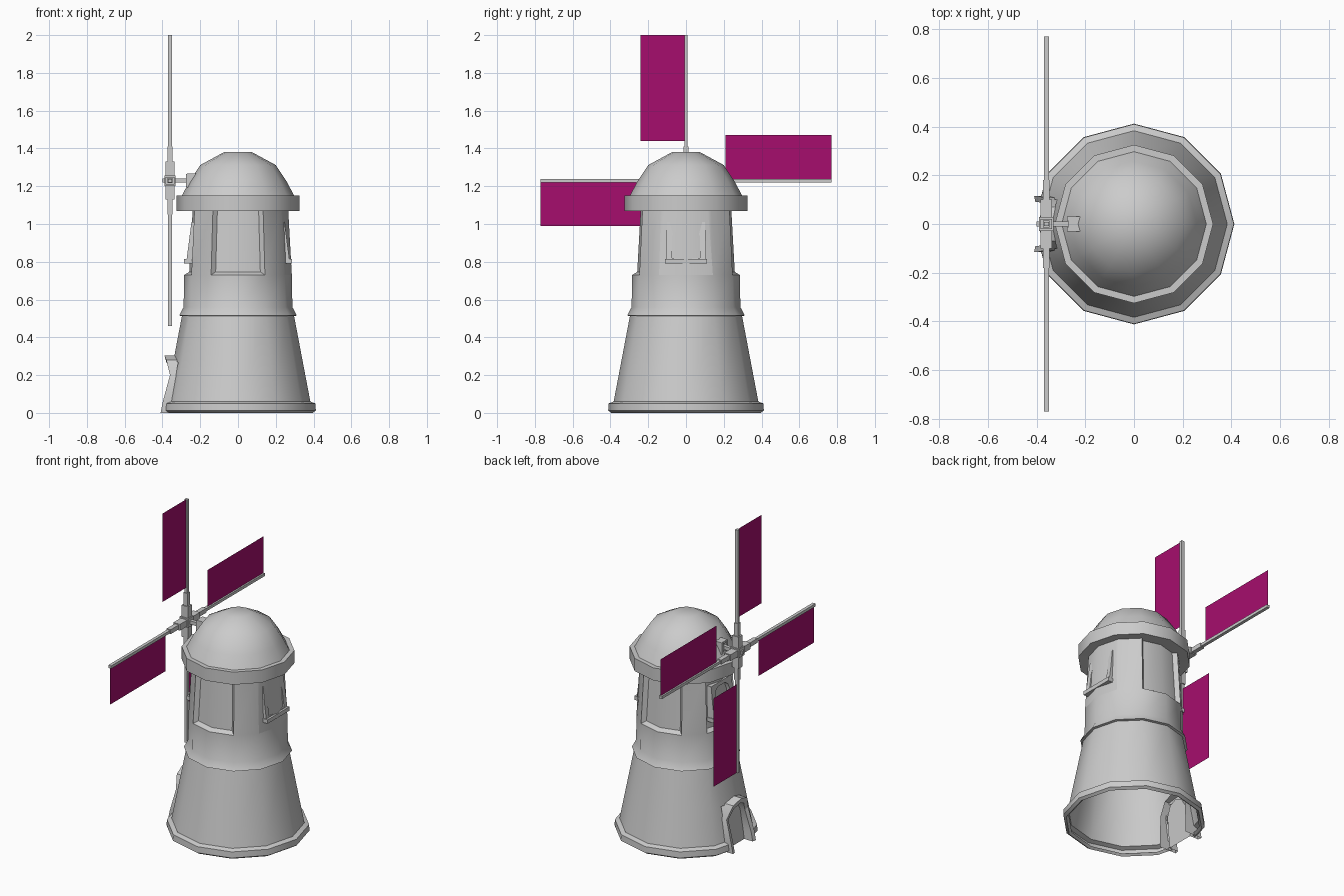
import bpy, bmesh, math
from mathutils import Matrix, Vector

if "Cube" in bpy.data.objects:
    bpy.data.objects.remove(bpy.data.objects["Cube"])

SIDES = 12


def finish(name, bm, angle=35, mat=None):
    me = bpy.data.meshes.new(name)
    bm.to_mesh(me)
    bm.free()
    ob = bpy.data.objects.new(name, me)
    bpy.context.collection.objects.link(ob)
    if mat:
        me.materials.append(mat)
    bpy.ops.object.select_all(action='DESELECT')
    ob.select_set(True)
    bpy.context.view_layer.objects.active = ob
    if angle:
        bpy.ops.object.shade_smooth_by_angle(angle=math.radians(angle))
    return ob


def lathe(profile):
    """12-sided surface from (radius, z) points, bottom to top."""
    bm = bmesh.new()
    rings = []
    for r, z in profile:
        rings.append([bm.verts.new((r * math.cos(2 * math.pi * j / SIDES),
                                    r * math.sin(2 * math.pi * j / SIDES), z))
                      for j in range(SIDES)])
    for a, b in zip(rings, rings[1:]):
        for j in range(SIDES):
            k = (j + 1) % SIDES
            bm.faces.new((a[j], a[k], b[k], b[j]))
    return bm, rings


def box(bm, lo, hi, matrix=Matrix()):
    lo, hi = Vector(lo), Vector(hi)
    m = matrix @ Matrix.Translation((lo + hi) / 2) @ Matrix.Diagonal((*(hi - lo), 1))
    bmesh.ops.create_cube(bm, size=1, matrix=m)


def frame(name, loops, side, cyclic):
    """Frame skinned through loops of (y, z, x); the last loop is filled."""
    bm = bmesh.new()
    vs = [[bm.verts.new((side * x, y, z)) for y, z, x in lp] for lp in loops]
    n = len(vs[0])
    for a, b in zip(vs, vs[1:]):
        for j in range(n if cyclic else n - 1):
            k = (j + 1) % n
            bm.faces.new((a[j], a[k], b[k], b[j]))
    bm.faces.new(vs[-1])
    bmesh.ops.recalc_face_normals(bm, faces=bm.faces)
    return finish(name, bm, 30)


def mirrored(half):
    """Complete a half outline whose final point lies on y = 0."""
    return half + [(-y, z, x) for y, z, x in reversed(half[:-1])]


# Tower: base ring, tapered body, band and upper storey
bm, rings = lathe([(0.38, 0.012), (0.395, 0), (0.412, 0.012), (0.41, 0.05), (0.383, 0.06),
                   (0.297, 0.512), (0.312, 0.515), (0.288, 0.56),
                   (0.285, 0.73), (0.265, 1.09)])
# recessed panels on the four sides of the upper storey
for axis in ((1, 0), (0, 1), (-1, 0), (0, -1)):
    d = Vector((*axis, 0))
    panel = [f for f in bm.faces
             if 0.75 < f.calc_center_median().z < 1.0
             and (c := f.calc_center_median()).xy.normalized().dot(d.xy) > 0.95
             and f.calc_area() > 0.02]
    bmesh.ops.inset_region(bm, faces=panel, thickness=0.018, depth=-0.025,
                           use_even_offset=True)
# doorway opening on the sail side
for co, no in (((0, 0.1, 0), (0, 1, 0)), ((0, -0.1, 0), (0, 1, 0)), ((0, 0, 0.27), (0, 0, 1))):
    fs = [f for f in bm.faces if f.calc_center_median().x < -0.2
          and f.calc_center_median().z < 0.5]
    geom = list({e for f in fs for e in f.edges} | {v for f in fs for v in f.verts}) + fs
    bmesh.ops.bisect_plane(bm, geom=geom, plane_co=co, plane_no=no)
hole = []
for f in bm.faces:
    c = f.calc_center_median()
    if c.x < -0.2 and abs(c.y) < 0.1 and c.z < 0.27:
        hole.append(f)
bmesh.ops.delete(bm, geom=hole, context='FACES')
finish("tower", bm)

# Domed cap with brim
bm, rings = lathe([(0.23, 1.075), (0.325, 1.07), (0.325, 1.15), (0.297, 1.15),
                   (0.258, 1.225), (0.2, 1.312), (0.075, 1.38)])
bm.faces.new(rings[-1])
finish("roof_cap", bm)

# Arched windows on both x sides
outer = [(0.0, 0.79), (0.105, 0.79), (0.105, 0.9), (0.1, 1.01), (0.05, 1.01), (0.0, 1.01)]
inner = [(0.0, 0.82), (0.075, 0.82), (0.075, 0.93), (0.06, 0.97), (0.035, 0.988), (0.0, 0.988)]


def ring(pts, fx):
    half = [(y, z, fx(z)) for y, z in pts]
    return half + [(-y, z, x) for y, z, x in reversed(half[1:-1])]


front = lambda z: 0.275 - 0.13 * (z - 0.79)
for side, label in ((1, "right"), (-1, "left")):
    frame("window_" + label,
          [ring(outer, lambda z: 0.19), ring(outer, front), ring(inner, front),
           ring(inner, lambda z: front(z) - 0.025)], side, True)
    bm = bmesh.new()
    box(bm, (min(side * 0.2, side * 0.285), -0.11, 0.79),
        (max(side * 0.2, side * 0.285), 0.11, 0.815))
    finish("window_sill_" + label, bm, 0)

# Door frame with flared hood and sunken door
out_f = [(0.115, 0, 0.41), (0.115, 0.06, 0.398), (0.108, 0.2, 0.36), (0.07, 0.28, 0.38), (0, 0.305, 0.39)]
in_f = [(0.09, 0, 0.405), (0.09, 0.06, 0.393), (0.083, 0.19, 0.355), (0.05, 0.25, 0.37), (0, 0.27, 0.38)]
back = [(y, z, 0.29) for y, z, x in out_f]
door = [(y, z, 0.345 - 0.13 * z) for y, z, x in in_f]
frame("door", [mirrored(p) for p in (back, out_f, in_f, door)], -1, False)

# Axle, hub and the bracket on the dome
HX, HZ = -0.36, 1.23
bm = bmesh.new()
box(bm, (-0.4, -0.011, HZ - 0.011), (-0.2, 0.011, HZ + 0.011))
box(bm, (-0.39, -0.028, HZ - 0.028), (-0.33, 0.028, HZ + 0.028))
finish("axle_and_hub", bm, 0)
bm = bmesh.new()
for s in (-1, 1):
    box(bm, (-0.275, s * 0.022 - 0.008, 1.195), (-0.2, s * 0.022 + 0.008, 1.265))
    box(bm, (-0.27, -0.03, HZ + s * 0.03 - 0.008), (-0.2, 0.03, HZ + s * 0.03 + 0.008))
finish("axle_bracket", bm, 0)

# Four arms and sails around the hub
cloth = bpy.data.materials.new("sail_cloth")
cloth.diffuse_color = (0.38, 0.004, 0.155, 1)
cloth.use_nodes = True
cloth.node_tree.nodes["Principled BSDF"].inputs["Base Color"].default_value = cloth.diffuse_color
for i in range(4):
    m = Matrix.Translation((HX, 0, HZ)) @ Matrix.Rotation(i * math.pi / 2, 4, 'X')
    bm = bmesh.new()
    box(bm, (-0.023, -0.02, 0.02), (0.023, 0.02, 0.1), m)
    box(bm, (-0.014, -0.014, 0.1), (0.014, 0.014, 0.18), m)
    box(bm, (-0.01, -0.009, 0.18), (0.01, 0.009, 0.77), m)
    finish(f"sail_arm_{i + 1}", bm, 0)
    bm = bmesh.new()
    bm.faces.new([bm.verts.new(m @ Vector((0, y, z)))
                  for y, z in ((-0.005, 0.21), (-0.24, 0.21), (-0.24, 0.77), (-0.005, 0.77))])
    finish(f"sail_{i + 1}", bm, 0, cloth)
